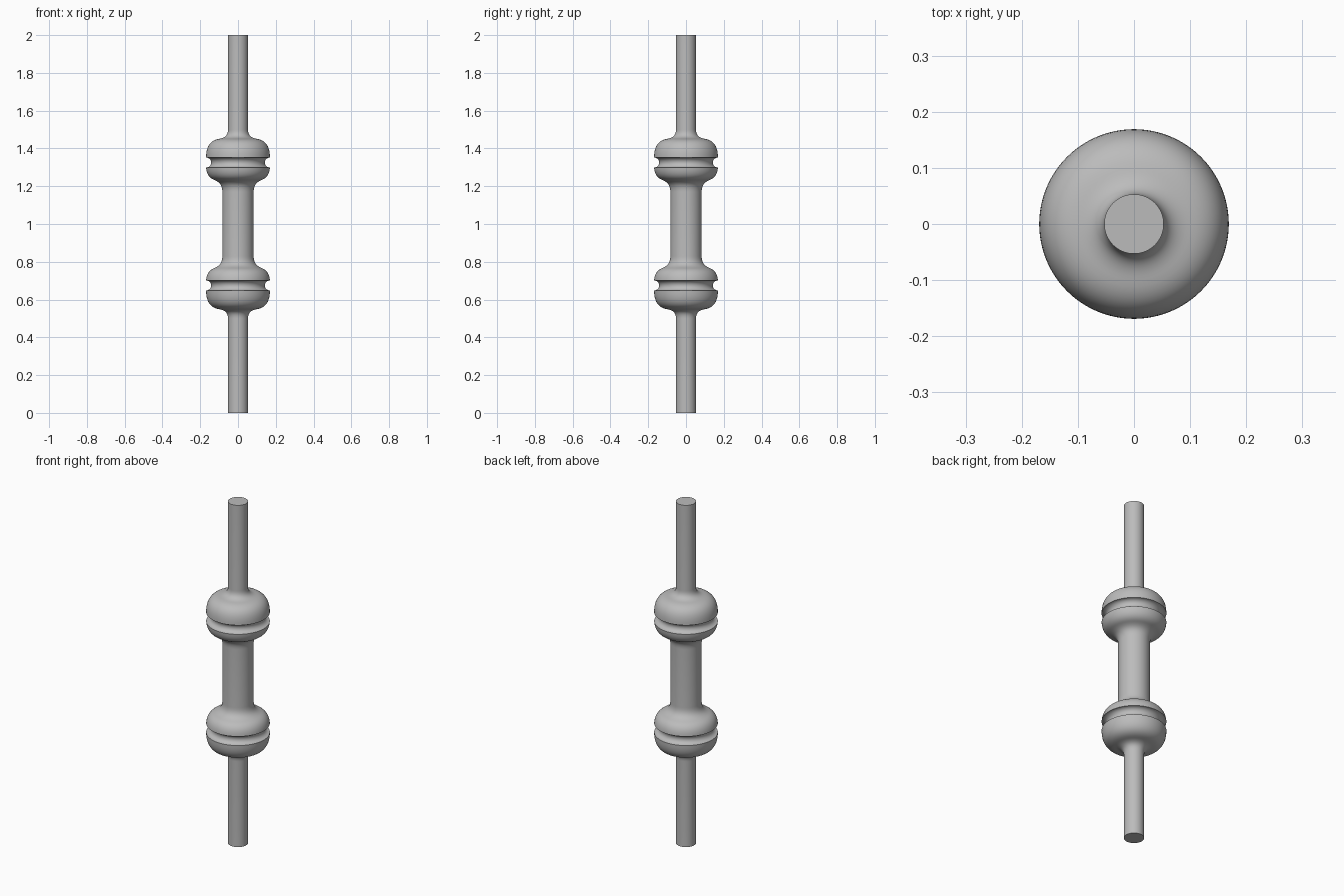
import bpy, bmesh, math

if "Cube" in bpy.data.objects:
    bpy.data.objects.remove(bpy.data.objects["Cube"])

SEGMENTS = 96


def bezier(a, b, c, d, n=12):
    """Points along a cubic curve, leaving out the first one."""
    pts = []
    for i in range(1, n + 1):
        t = i / n
        s = 1 - t
        pts.append(tuple(s**3 * p + 3 * s * s * t * q + 3 * s * t * t * r + t**3 * u
                         for p, q, r, u in zip(a, b, c, d)))
    return pts


# Upper half of the outline as (radius, height), from the top down
half = [(0.0, 2.0), (0.053, 2.0), (0.053, 1.50)]
half += bezier((0.053, 1.50), (0.053, 1.468), (0.071, 1.456), (0.10, 1.451))  # neck fillet
half += bezier((0.10, 1.451), (0.148, 1.443), (0.169, 1.41), (0.169, 1.352))  # upper bulge
half += [(0.169 - 0.027 * math.sin(math.pi * i / 12),
          1.3255 + 0.0265 * math.cos(math.pi * i / 12)) for i in range(1, 13)]  # groove
half += bezier((0.169, 1.299), (0.166, 1.262), (0.15, 1.243), (0.125, 1.233))  # lower bulge
half += bezier((0.125, 1.233), (0.10, 1.222), (0.083, 1.208), (0.083, 1.17))  # shaft fillet

# Lower half mirrors the upper half
profile = half + [(r, 2.0 - z) for r, z in reversed(half)]

# Turned spindle
bm = bmesh.new()
verts = [bm.verts.new((r, 0, z)) for r, z in profile]
edges = [bm.edges.new(pair) for pair in zip(verts, verts[1:])]
bmesh.ops.spin(bm, geom=verts + edges, cent=(0, 0, 0), axis=(0, 0, 1),
               angle=2 * math.pi, steps=SEGMENTS, use_duplicate=False)
bmesh.ops.remove_doubles(bm, verts=bm.verts, dist=1e-5)
bmesh.ops.recalc_face_normals(bm, faces=bm.faces)
mesh = bpy.data.meshes.new("spindle")
bm.to_mesh(mesh)
bm.free()

grey = bpy.data.materials.new("grey")
grey.diffuse_color = (0.5, 0.5, 0.5, 1)
grey.use_nodes = True
grey.node_tree.nodes["Principled BSDF"].inputs["Base Color"].default_value = grey.diffuse_color
mesh.materials.append(grey)
spindle = bpy.data.objects.new("spindle", mesh)
bpy.context.collection.objects.link(spindle)

# Smooth surface with crisp groove lips and rod ends
bpy.context.view_layer.objects.active = spindle
spindle.select_set(True)
bpy.ops.object.shade_smooth_by_angle(angle=math.radians(35))
